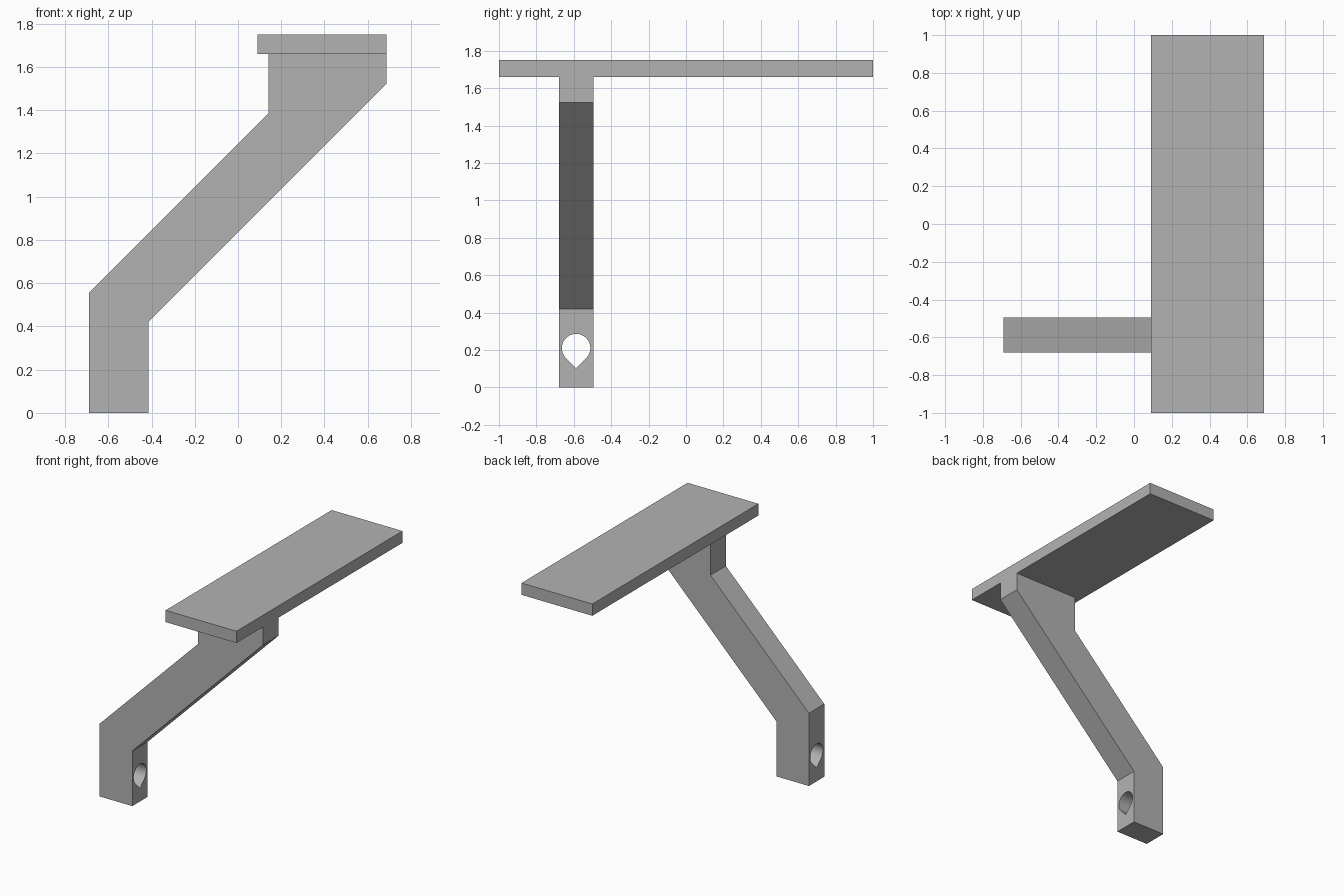
import bpy
import bmesh
from math import cos, sin, radians
from mathutils import Vector

cube = bpy.data.objects.get("Cube")
if cube:
    bpy.data.objects.remove(cube, do_unlink=True)

GREY = (0.45, 0.45, 0.45, 1)
grey = bpy.data.materials.new("plain grey")
grey.use_nodes = True
grey.diffuse_color = GREY
grey.node_tree.nodes["Principled BSDF"].inputs["Base Color"].default_value = GREY


def prism(name, outline, depth):
    """Extrude a closed outline along the depth vector."""
    bm = bmesh.new()
    face = bm.faces.new([bm.verts.new(p) for p in outline])
    ext = bmesh.ops.extrude_face_region(bm, geom=[face], use_keep_orig=True)
    moved = [v for v in ext["geom"] if isinstance(v, bmesh.types.BMVert)]
    bmesh.ops.translate(bm, verts=moved, vec=Vector(depth))
    bmesh.ops.recalc_face_normals(bm, faces=bm.faces)
    mesh = bpy.data.meshes.new(name)
    bm.to_mesh(mesh)
    bm.free()
    mesh.materials.append(grey)
    obj = bpy.data.objects.new(name, mesh)
    bpy.context.collection.objects.link(obj)
    return obj


LEFT, RIGHT = -0.69, 0.687
ARM_FRONT, ARM_BACK = -0.68, -0.495
PLATE_LOW, PLATE_TOP = 1.66, 1.75

# Flat top plate
plate = prism("top_plate",
              [(0.09, -1, PLATE_LOW), (RIGHT, -1, PLATE_LOW),
               (RIGHT, 1, PLATE_LOW), (0.09, 1, PLATE_LOW)],
              (0, 0, PLATE_TOP - PLATE_LOW))

# Cranked support arm
profile = [(LEFT, 0), (-0.415, 0), (-0.415, 0.42), (RIGHT, 1.522),
           (RIGHT, PLATE_LOW), (0.14, PLATE_LOW), (0.14, 1.385), (LEFT, 0.555)]
arm = prism("support_arm", [(x, ARM_FRONT, z) for x, z in profile],
            (0, ARM_BACK - ARM_FRONT, 0))

# Teardrop hole through the foot of the arm, point downwards
cy, cz, r = (ARM_FRONT + ARM_BACK) / 2, 0.21, 0.076
steps = 48
drop = [(cy + r * cos(a), cz + r * sin(a))
        for a in (radians(-45 + 270 * i / steps) for i in range(steps + 1))]
drop.append((cy, cz - r / cos(radians(45))))
cutter = prism("hole_cutter", [(LEFT - 0.1, y, z) for y, z in drop], (0.5, 0, 0))
cutter.hide_render = True

cut = arm.modifiers.new("teardrop_hole", "BOOLEAN")
cut.operation = "DIFFERENCE"
cut.solver = "EXACT"
cut.object = cutter
bpy.ops.object.select_all(action="DESELECT")
arm.select_set(True)
bpy.context.view_layer.objects.active = arm
bpy.ops.object.modifier_apply(modifier=cut.name)
bpy.data.objects.remove(cutter, do_unlink=True)
bpy.ops.object.shade_smooth_by_angle(angle=radians(30))
